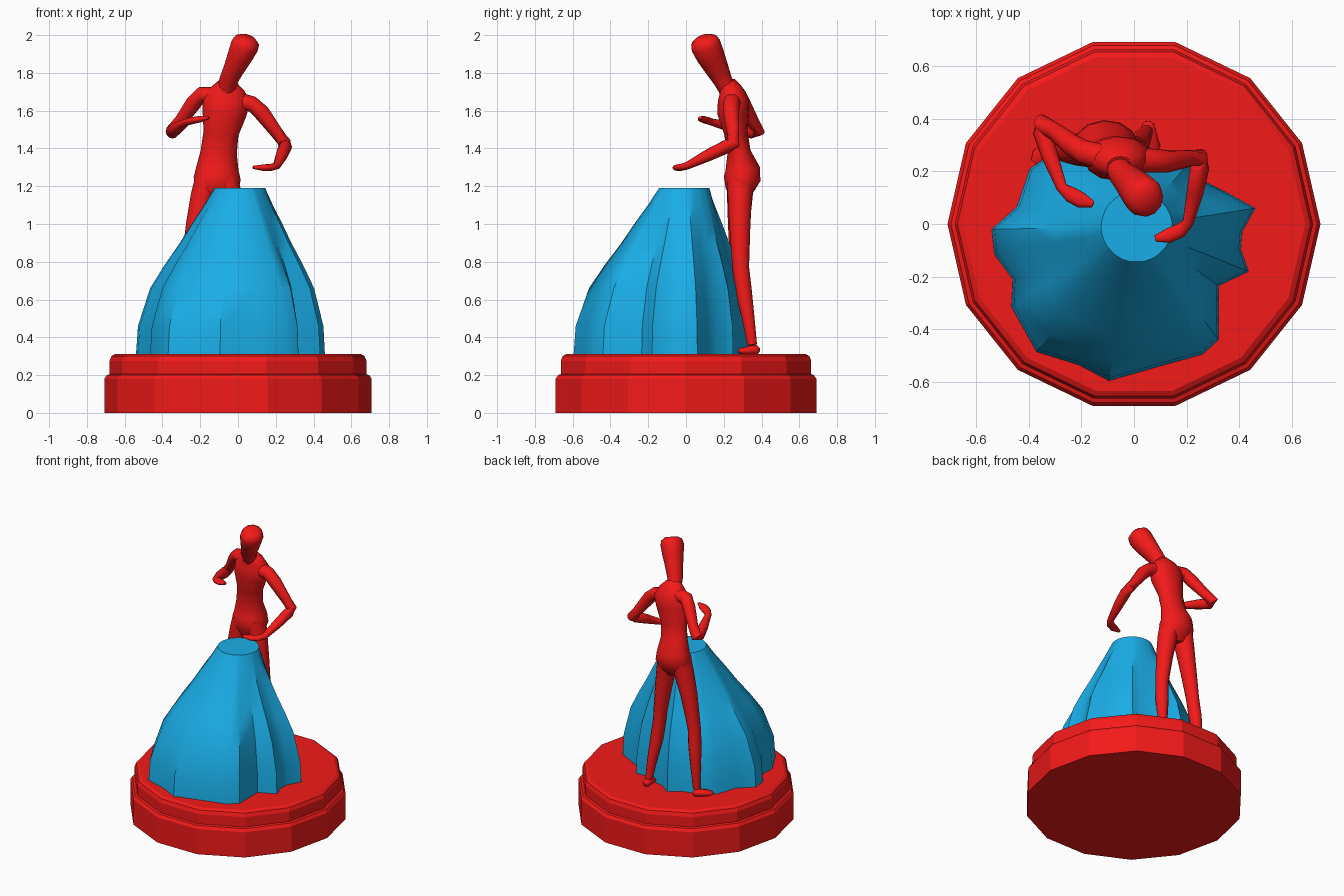
import bpy, bmesh
from math import sin, cos, pi, atan2, radians
from mathutils import Vector


def material(name, rgb):
    m = bpy.data.materials.new(name)
    m.diffuse_color = (*rgb, 1)
    return m


RED = material("red", (0.9, 0.01, 0.01))
BLUE = material("blue", (0.01, 0.42, 0.8))


def loft(name, rings, mat, caps=(True, True), angle=50):
    """Skin a list of equal-length vertex rings."""
    bm = bmesh.new()
    rows = [[bm.verts.new(p) for p in r] for r in rings]
    n = len(rows[0])
    for a, b in zip(rows, rows[1:]):
        for i in range(n):
            j = (i + 1) % n
            bm.faces.new((a[i], a[j], b[j], b[i]))
    if caps[0]:
        bm.faces.new(rows[0][::-1])
    if caps[1]:
        bm.faces.new(rows[-1])
    bmesh.ops.recalc_face_normals(bm, faces=bm.faces)
    me = bpy.data.meshes.new(name)
    bm.to_mesh(me)
    bm.free()
    me.materials.append(mat)
    ob = bpy.data.objects.new(name, me)
    bpy.context.collection.objects.link(ob)
    bpy.ops.object.select_all(action='DESELECT')
    ob.select_set(True)
    bpy.context.view_layer.objects.active = ob
    bpy.ops.object.shade_smooth_by_angle(angle=radians(angle))
    return ob


def limb(name, path, ref, sides=12):
    """Tube along (x, y, z, ru, rv) stations; ru is measured along ref."""
    pts = [Vector(p[:3]) for p in path]
    rings = []
    for k, p in enumerate(pts):
        ends = pts[max(k - 1, 0)], pts[min(k + 1, len(pts) - 1)]
        t = (ends[1] - ends[0]).normalized()
        u = Vector(ref)
        u = (u - t * u.dot(t)).normalized()
        v = t.cross(u)
        ru, rv = path[k][3:]
        rings.append([p + u * ru * cos(2 * pi * i / sides) + v * rv * sin(2 * pi * i / sides)
                      for i in range(sides)])
    return loft(name, rings, RED)


# Stepped 14-sided plinth
plinth = [(0.708, 0), (0.708, 0.18), (0.695, 0.2), (0.68, 0.205),
          (0.68, 0.275), (0.67, 0.3), (0.65, 0.312)]
loft("plinth", [[(r * cos(2 * pi * i / 14), r * sin(2 * pi * i / 14), z) for i in range(14)]
                for r, z in plinth], RED, angle=20)

# Draped skirt: folded hem outline gathered into a round waist
hem = [(.46, .06), (.36, .115), (.27, .16), (.22, .25), (.14, .25), (.06, .29), (-.03, .31),
       (-.11, .37), (-.18, .31), (-.26, .29), (-.34, .25), (-.395, .21), (-.445, .065),
       (-.54, -.02), (-.53, -.115), (-.46, -.21), (-.465, -.315), (-.37, -.485),
       (-.21, -.535), (-.095, -.595), (.115, -.535), (.26, -.495), (.32, -.44),
       (.32, -.235), (.435, -.18), (.405, -.095), (.41, -.03)]
flare = [(.31, 1), (.46, .975), (.66, .82), (.78, .64), (.9, .44), (1.0, .29), (1.1, .13), (1.19, 0)]
cx, cy, waist = 0.01, -0.01, 0.135
rings = []
for z, f in flare:
    ring = []
    for x, y in hem:
        a = atan2(y - cy, x - cx)
        tx, ty = cx + waist * cos(a), cy + waist * sin(a)
        ring.append((tx + (x - tx) * f, ty + (y - ty) * f, z))
    rings.append(ring)
loft("skirt", rings, BLUE, angle=40)

# Mannequin torso and head
limb("torso", [(-.12, .285, 1.13, .07, .045), (-.115, .285, 1.18, .115, .075),
               (-.11, .297, 1.24, .125, .098), (-.11, .3, 1.29, .113, .092),
               (-.102, .28, 1.38, .096, .062), (-.09, .265, 1.48, .093, .062),
               (-.072, .25, 1.59, .118, .085), (-.06, .25, 1.66, .125, .082),
               (-.06, .235, 1.71, .095, .062), (-.055, .215, 1.745, .052, .048)], (1, 0.05, -0.2))
limb("head", [(-.06, .225, 1.70, .05, .045), (-.05, .195, 1.76, .05, .05),
              (-.022, .165, 1.82, .056, .062), (.012, .13, 1.89, .068, .075),
              (.036, .105, 1.945, .075, .08), (.047, .096, 1.972, .068, .072),
              (.053, .09, 1.99, .04, .042)], (1, 0, 0))

# Arms with flat mitten hands
limb("left_arm", [(-.1, .25, 1.68, .045, .05), (-.195, .275, 1.685, .042, .045),
                  (-.235, .3, 1.64, .042, .042), (-.3, .35, 1.55, .034, .034),
                  (-.352, .383, 1.488, .034, .034), (-.348, .35, 1.488, .036, .036),
                  (-.32, .26, 1.51, .032, .032), (-.275, .14, 1.538, .019, .021),
                  (-.24, .112, 1.548, .019, .03), (-.2, .09, 1.555, .017, .03),
                  (-.155, .075, 1.562, .008, .012)], (0, 0, 1))
limb("right_arm", [(-.01, .245, 1.65, .05, .05), (.075, .24, 1.635, .042, .045),
                   (.125, .238, 1.59, .043, .043), (.2, .248, 1.49, .034, .034),
                   (.25, .252, 1.425, .034, .034), (.25, .215, 1.41, .036, .036),
                   (.232, .12, 1.365, .032, .032), (.205, .005, 1.308, .02, .021),
                   (.175, -.025, 1.3, .019, .028), (.13, -.045, 1.298, .017, .028),
                   (.08, -.055, 1.3, .008, .012)], (0, 0, 1))

# Legs and feet
limb("left_leg", [(-.165, .29, 1.25, .06, .075), (-.185, .285, 1.15, .065, .068),
                  (-.22, .28, 1.0, .055, .058), (-.25, .28, .84, .045, .05),
                  (-.262, .28, .77, .042, .046), (-.275, .29, .64, .042, .046),
                  (-.287, .3, .5, .033, .034), (-.295, .3, .36, .024, .026)], (1, 0, 0))
limb("right_leg", [(-.06, .29, 1.25, .06, .075), (-.045, .285, 1.15, .065, .065),
                   (-.02, .285, 1.0, .055, .056), (.0, .288, .84, .045, .048),
                   (.006, .29, .77, .042, .044), (.018, .305, .64, .042, .044),
                   (.035, .33, .5, .033, .033), (.048, .35, .36, .024, .026)], (1, 0, 0))


def foot(name, heel, toe):
    """Low wedge from heel to toe."""
    h, t = Vector((*heel, .335)), Vector((*toe, .326))
    sizes = [(0, .01, .012), (.12, .027, .026), (.4, .025, .03), (.8, .016, .036), (1, .006, .015)]
    limb(name, [(*h.lerp(t, f), a, b) for f, a, b in sizes], (0, 0, 1), 10)


foot("left_foot", (-.28, .325), (-.38, .235))
foot("right_foot", (.05, .39), (.07, .265))
